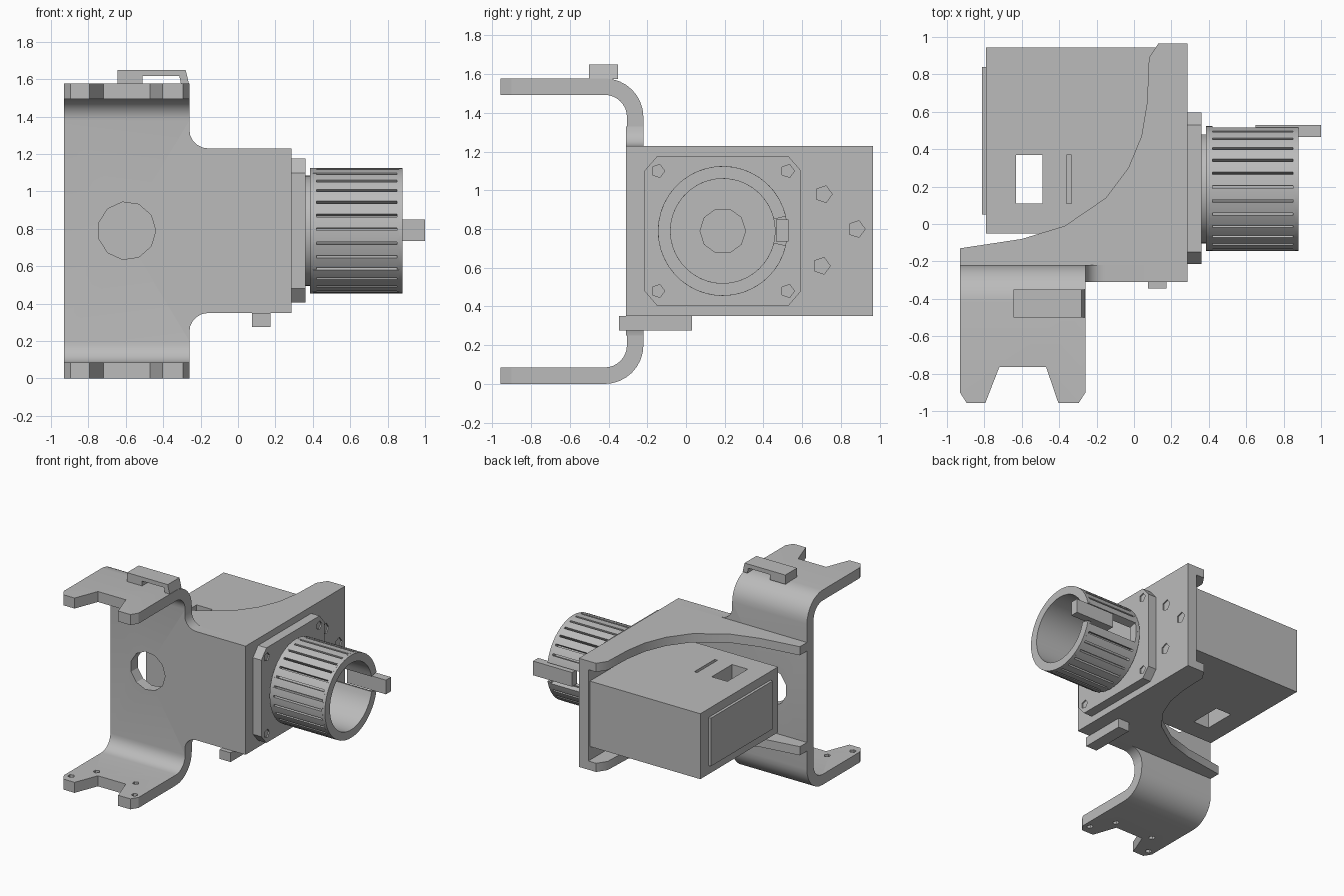
import bpy, bmesh
from math import sin, cos, radians, tau

cube = bpy.data.objects.get("Cube")
if cube:
    bpy.data.objects.remove(cube, do_unlink=True)

grey = bpy.data.materials.new("plain_grey")
grey.use_nodes = True
grey.diffuse_color = (0.5, 0.5, 0.5, 1)
grey.node_tree.nodes["Principled BSDF"].inputs["Base Color"].default_value = (0.5, 0.5, 0.5, 1)


def prism(name, axis, pts, lo, hi, smooth=False):
    """Extrude a 2D outline along an axis: x takes (y,z), y takes (x,z), z takes (x,y)."""
    place = {"x": lambda p, d: (d, p[0], p[1]),
             "y": lambda p, d: (p[0], d, p[1]),
             "z": lambda p, d: (p[0], p[1], d)}[axis]
    bm = bmesh.new()
    ends = [[bm.verts.new(place(p, d)) for p in pts] for d in (lo, hi)]
    bm.faces.new(ends[0])
    bm.faces.new(ends[1])
    for i in range(len(pts)):
        j = (i + 1) % len(pts)
        bm.faces.new((ends[0][i], ends[0][j], ends[1][j], ends[1][i]))
    bmesh.ops.recalc_face_normals(bm, faces=bm.faces)
    mesh = bpy.data.meshes.new(name)
    bm.to_mesh(mesh)
    bm.free()
    mesh.materials.append(grey)
    obj = bpy.data.objects.new(name, mesh)
    bpy.context.collection.objects.link(obj)
    if smooth:
        activate(obj)
        bpy.ops.object.shade_smooth_by_angle(angle=radians(35))
    return obj


def activate(obj):
    bpy.ops.object.select_all(action="DESELECT")
    obj.select_set(True)
    bpy.context.view_layer.objects.active = obj


def box(name, x0, x1, y0, y1, z0, z1):
    return prism(name, "z", [(x0, y0), (x1, y0), (x1, y1), (x0, y1)], z0, z1)


def arc(cx, cy, r, a0, a1, n):
    return [(cx + r * cos(radians(a0 + (a1 - a0) * i / n)),
             cy + r * sin(radians(a0 + (a1 - a0) * i / n))) for i in range(n + 1)]


def circle(cx, cy, r, n):
    return [(cx + r * cos(tau * i / n), cy + r * sin(tau * i / n)) for i in range(n)]


def cut(obj, *cutters):
    for c in cutters:
        c.hide_render = True
        mod = obj.modifiers.new("cut", "BOOLEAN")
        mod.operation = "DIFFERENCE"
        mod.solver = "EXACT"
        mod.object = c
        activate(obj)
        bpy.ops.object.modifier_apply(modifier=mod.name)
        bpy.data.objects.remove(c, do_unlink=True)


# Bracket: wall with a rounded flange at top and bottom
section = ([(-0.957, 1.578)] + arc(-0.42, 1.378, 0.20, 90, 0, 8)
           + arc(-0.42, 0.20, 0.20, 0, -90, 8) + [(-0.957, 0), (-0.957, 0.085)]
           + arc(-0.42, 0.20, 0.115, -90, 0, 8)
           + arc(-0.42, 1.378, 0.115, 0, 90, 8) + [(-0.957, 1.493)])
bracket = prism("mounting_bracket", "x", section, -0.93, -0.26, True)
notch = [(-0.8, -0.97), (-0.72, -0.765), (-0.47, -0.765), (-0.4, -0.97)]
cut(bracket,
    prism("notch_cutter", "z", notch, -0.1, 1.7),
    prism("corner_cutter", "z", [(-0.95, -0.87), (-0.95, -0.98), (-0.88, -0.98)], -0.1, 1.7),
    prism("corner_cutter", "z", [(-0.24, -0.87), (-0.24, -0.98), (-0.31, -0.98)], -0.1, 1.7),
    prism("wall_hole_cutter", "y", circle(-0.595, 0.79, 0.155, 11), -0.5, 0))
for x, y in ((-0.42, -0.71), (-0.31, -0.88), (-0.77, -0.71), (-0.88, -0.88)):
    cut(bracket, prism("flange_hole_cutter", "z", circle(x, y, 0.025, 5), -0.1, 0.15))

# Wall extension with filleted inner corners
extension = (arc(-0.16, 1.33, 0.10, 180, 270, 5) + [(0.285, 1.23), (0.285, 0.35)]
             + arc(-0.16, 0.25, 0.10, 90, 180, 5))
prism("wall_extension", "y", extension, -0.31, -0.22, True)

# Raised clip on the top flange
box("clip_block", -0.645, -0.51, -0.50, -0.35, 1.575, 1.65)
box("clip_bridge", -0.51, -0.28, -0.50, -0.35, 1.617, 1.65)
prism("clip_foot", "y", [(-0.305, 1.575), (-0.262, 1.575), (-0.28, 1.65), (-0.32, 1.65)],
      -0.50, -0.35)

# Curved gussets joining the wall and the end plate
gusset = [(-0.93, -0.22), (-0.93, -0.13), (-0.6, -0.08), (-0.37, -0.01), (-0.15, 0.14),
          (-0.03, 0.30), (0.04, 0.47), (0.07, 0.65), (0.08, 0.89), (0.13, 0.965),
          (0.285, 0.965), (0.285, -0.28), (0.26, -0.31), (-0.2, -0.31), (-0.2, -0.22)]
for name, z0, z1 in (("top_gusset", 1.16, 1.23), ("bottom_gusset", 0.35, 0.42)):
    prism(name, "z", gusset, z0, z1, True)

# End plate with shallow screw recesses
end_plate = box("end_plate", 0.20, 0.285, -0.31, 0.965, 0.35, 1.23)
for y, z in ((0.71, 0.98), (0.88, 0.80), (0.70, 0.61)):
    cut(end_plate, prism("screw_recess_cutter", "x", circle(y, z, 0.045, 5), 0.275, 0.35))

# Rear housing with a through window and a slot
housing = box("housing", -0.79, 0.2, -0.05, 0.945, 0.53, 1.06)
cut(housing,
    box("window_cutter", -0.63, -0.49, 0.11, 0.37, 0.3, 1.3),
    box("slot_cutter", -0.36, -0.335, 0.11, 0.37, 1.03, 1.3))
box("housing_side_plate", -0.812, -0.79, 0.05, 0.84, 0.60, 0.99)

# Small locating tab under the bottom gusset
box("locating_tab", 0.075, 0.175, -0.345, 0.03, 0.275, 0.35)

# Square collar with clipped corners and shallow screw recesses
CY, CZ = 0.19, 0.79
collar_outline = [(CY + sx * a, CZ + sz * b) for sx, sz, a, b in (
    (1, -1, 0.405, 0.31), (1, 1, 0.405, 0.31), (1, 1, 0.34, 0.385), (-1, 1, 0.34, 0.385),
    (-1, 1, 0.405, 0.31), (-1, -1, 0.405, 0.31), (-1, -1, 0.34, 0.385), (1, -1, 0.34, 0.385))]
collar = prism("connector_collar", "x", collar_outline, 0.285, 0.36)
for sy in (-1, 1):
    for sz in (-1, 1):
        cut(collar, prism("collar_recess_cutter", "x",
                          circle(CY + sy * 0.335, CZ + sz * 0.31, 0.035, 5), 0.35, 0.4))


def shell(name, r0, r1, x0, x1, a0, a1, n):
    outline = arc(CY, CZ, r1, a0, a1, n) + arc(CY, CZ, r0, a1, a0, n)
    return prism(name, "x", outline, x0, x1, True)


# Ribbed connector, open along a keyway on its back side
shell("connector_sleeve", 0.27, 0.295, 0.355, 0.87, 13, 347, 40)
shell("connector_end_ring", 0.27, 0.335, 0.85, 0.88, 13, 347, 40)
shell("connector_base_ring", 0.27, 0.335, 0.385, 0.42, 0, 359.9, 40)
RIBS = 26
step = 334 / RIBS
for i in range(RIBS):
    start = 13 + i * step
    shell("connector_rib", 0.285, 0.335, 0.40, 0.86, start, start + step * 0.8, 2)
prism("connector_core", "x", circle(CY, CZ, 0.12, 10), 0.35, 0.37)

# Key that runs out through the keyway
box("connector_key", 0.65, 1.0, 0.465, 0.53, 0.735, 0.85)
